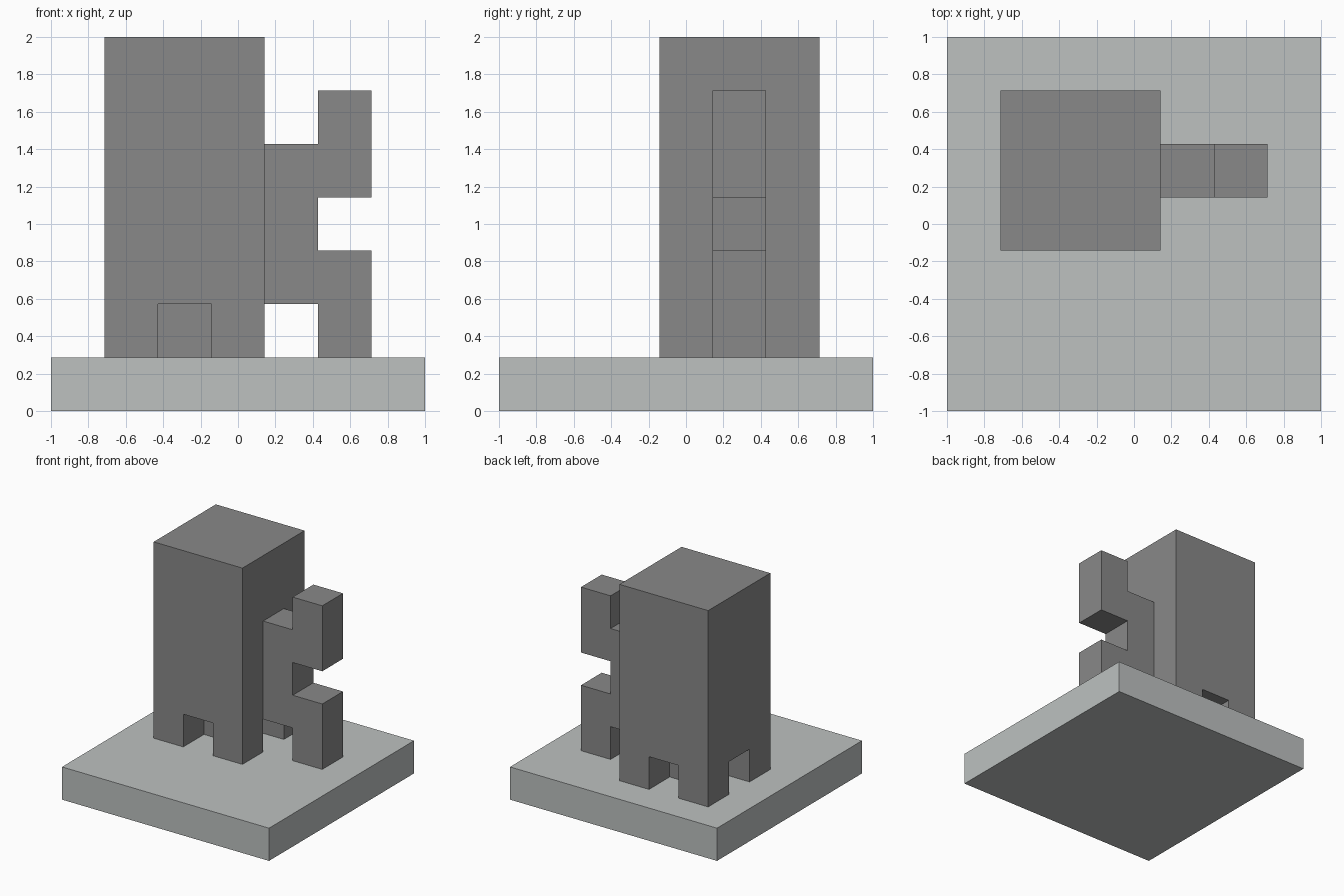
import bpy, bmesh
from mathutils import Vector

cube = bpy.data.objects.get("Cube")
if cube:
    bpy.data.objects.remove(cube, do_unlink=True)

UNIT = 2 / 7  # everything sits on a grid of seven cells per side


def material(name, colour):
    mat = bpy.data.materials.new(name)
    mat.use_nodes = True
    mat.diffuse_color = (*colour, 1)
    mat.node_tree.nodes["Principled BSDF"].inputs["Base Color"].default_value = (*colour, 1)
    return mat


def block(x, y, z):
    """Cells filled by a block; each argument is a (start, end) range."""
    return {(i, j, k) for i in range(*x) for j in range(*y) for k in range(*z)}


def build(name, cells, mat):
    """Skin the filled cells with outward faces, then merge the flat areas."""
    bm = bmesh.new()
    for cell in cells:
        for axis in range(3):
            for side in (-1, 1):
                neighbour = list(cell)
                neighbour[axis] += side
                if tuple(neighbour) in cells:
                    continue
                n, u, v = Vector(), Vector(), Vector()
                n[axis] = side / 2
                u[(axis + 1) % 3] = 0.5
                v[(axis + 2) % 3] = side / 2
                c = Vector(cell) + Vector((-3, -3, 0.5)) + n
                corners = (c - u - v, c + u - v, c + u + v, c - u + v)
                bm.faces.new([bm.verts.new(p * UNIT) for p in corners])
    bmesh.ops.remove_doubles(bm, verts=bm.verts, dist=0.001)
    bmesh.ops.dissolve_limit(bm, angle_limit=0.01, verts=bm.verts, edges=bm.edges)
    mesh = bpy.data.meshes.new(name)
    bm.to_mesh(mesh)
    bm.free()
    mesh.materials.append(mat)
    obj = bpy.data.objects.new(name, mesh)
    bpy.context.collection.objects.link(obj)
    return obj


light_grey = material("light grey", (0.51, 0.535, 0.53))
dark_grey = material("dark grey", (0.25, 0.25, 0.25))

# Square base slab
build("base", block((0, 7), (0, 7), (0, 1)), light_grey)

# Tower with a shallow notch in the foot of each side
tower = block((1, 4), (3, 6), (1, 7))
for i, j in ((2, 3), (2, 5), (1, 4), (3, 4)):
    tower.discard((i, j, 1))
build("tower", tower, dark_grey)

# Side arm: upright bar, raised upper end and lower leg
arm = block((4, 5), (4, 5), (2, 5))
arm |= block((5, 6), (4, 5), (4, 6))
arm |= block((5, 6), (4, 5), (1, 3))
build("side_arm", arm, dark_grey)
